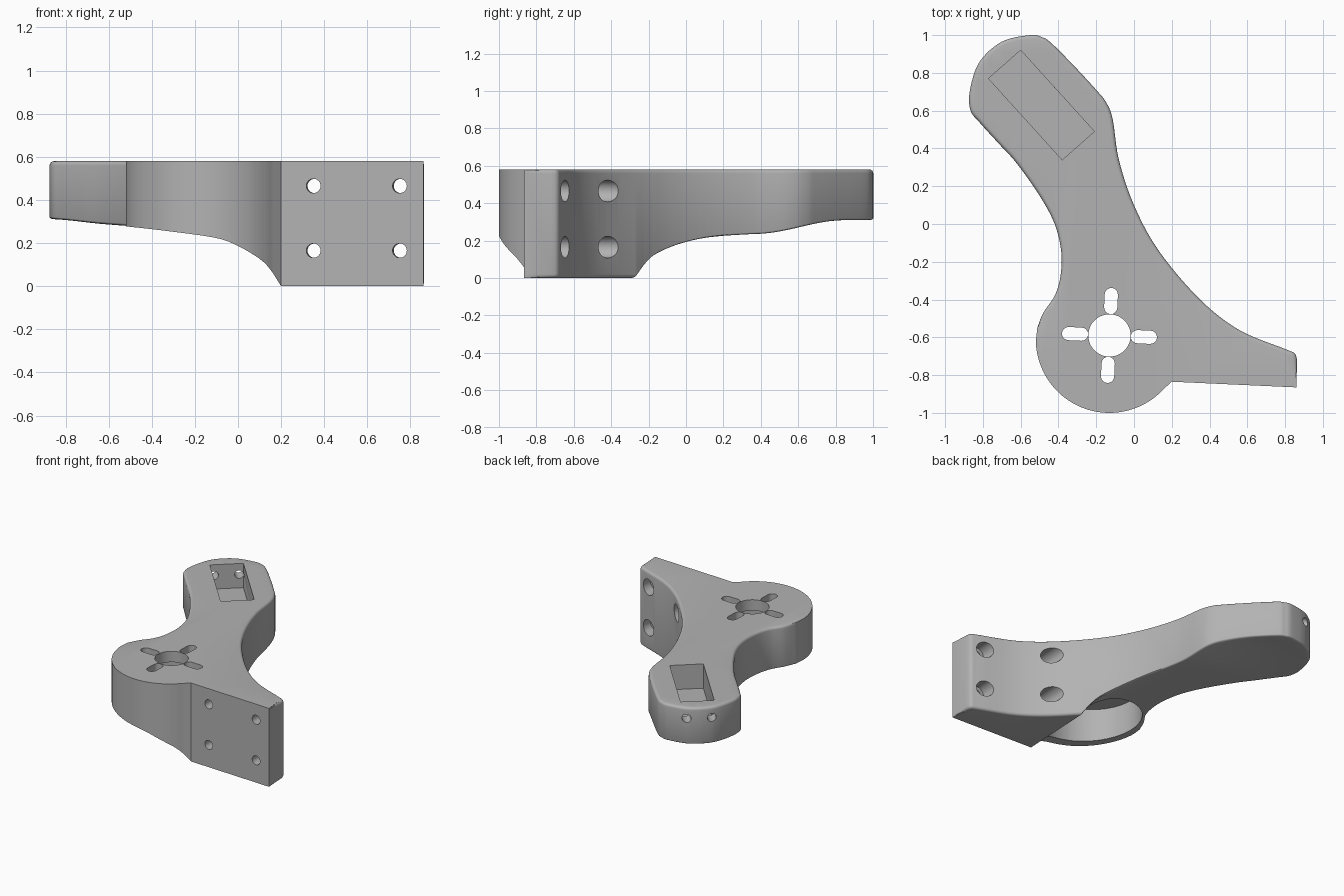
import bpy, bmesh, math
from mathutils import Vector, Matrix

cube = bpy.data.objects.get("Cube")
if cube:
    bpy.data.objects.remove(cube)

TOP = 0.58
TILT = 0.045                       # slant of the mounting plate
HUB = Vector((-0.13, -0.59))

grey = bpy.data.materials.new("matte_grey")
grey.use_nodes = True
colour = (0.45, 0.45, 0.45, 1)
grey.diffuse_color = colour
grey.node_tree.nodes["Principled BSDF"].inputs["Base Color"].default_value = colour


def make_object(name, bm):
    bmesh.ops.recalc_face_normals(bm, faces=bm.faces)
    mesh = bpy.data.meshes.new(name)
    bm.to_mesh(mesh)
    bm.free()
    mesh.materials.append(grey)
    obj = bpy.data.objects.new(name, mesh)
    bpy.context.collection.objects.link(obj)
    return obj


def spline(pts, steps=6):
    pts = [Vector(p) for p in pts]
    ext = [pts[0]] + pts + [pts[-1]]
    out = []
    for a, b, c, d in zip(ext, ext[1:], ext[2:], ext[3:]):
        for i in range(steps):
            t = i / steps
            out.append(0.5 * (2 * b + (c - a) * t + (2 * a - 5 * b + 4 * c - d) * t * t
                              + (3 * b - a - 3 * c + d) * t ** 3))
    return out + [pts[-1]]


def smooth(t):
    t = min(max(t, 0), 1)
    return t * t * (3 - 2 * t)


# Underside height: sweeps down to the plate, levels out under the arm end
PROFILE = spline([(-0.95, 0.315), (-0.7, 0.29), (-0.5, 0.275), (-0.3, 0.253), (-0.1, 0.225),
                  (0, 0.19), (0.1, 0.13), (0.15, 0.08), (0.2, 0)], 4)


def across(x, y):
    return x - TILT * (y + 0.835)


def underside(x, y):
    u = across(x, y)
    z = 0.0
    for a, b in zip(PROFILE, PROFILE[1:]):
        if a.x <= u <= b.x:
            z = a.y + (b.y - a.y) * (u - a.x) / (b.x - a.x)
    if u < 0.2:
        z += (0.31 - z) * smooth((y - 0.38) / 0.5)
    return z


# Plan outline, counter-clockwise, with an edge-rounding radius per point
plate = [Vector((0.2, -0.835)), Vector((0.86, -0.865))]
back = spline([(0.863, -0.72), (0.85, -0.685), (0.795, -0.66), (0.555, -0.56), (0.345, -0.395),
               (0.13, -0.14), (0, 0.1), (-0.08, 0.34), (-0.112, 0.55), (-0.145, 0.64),
               (-0.2, 0.71), (-0.32, 0.84), (-0.44, 0.96), (-0.49, 0.99), (-0.55, 1.0),
               (-0.7, 0.965), (-0.82, 0.855), (-0.87, 0.7), (-0.865, 0.6), (-0.82, 0.54),
               (-0.72, 0.43), (-0.62, 0.32), (-0.5, 0.15), (-0.42, 0), (-0.385, -0.15),
               (-0.39, -0.28), (-0.42, -0.38), (-0.48, -0.47), (-0.512, -0.55)])
centre = Vector((-0.13, -0.61))
disc = [centre + 0.39 * Vector((math.cos(a), math.sin(a)))
        for a in (math.radians(182 + 3.4 * i) for i in range(41))]
outline = plate + back + disc
radius = [0] * len(plate) + [0.02] * len(back) + [0] * len(disc)
for i in range(10):
    radius[-len(disc) - 1 - i] *= i / 10


def inset(amount):
    ring = []
    for i, p in enumerate(outline):
        d1 = (p - outline[i - 1]).normalized()
        d2 = (outline[(i + 1) % len(outline)] - p).normalized()
        n1, n2 = Vector((-d1.y, d1.x)), Vector((-d2.y, d2.x))
        ring.append(p + (n1 + n2) / (1 + n1.dot(n2)) * radius[i] * amount)
    return ring


# Body: stacked rings with rounded rims, sliced finely, then underside shaped
bm = bmesh.new()
R = 0.02
steps = [(1 - math.sin(a), 1 - math.cos(a)) for a in (math.radians(22.5 * k) for k in range(5))]
levels = [(s, R * c) for s, c in steps] + [(s, TOP - R * c) for s, c in reversed(steps)]
rings = [[bm.verts.new((p.x, p.y, z)) for p in inset(s)] for s, z in levels]
n = len(outline)
for lo, hi in zip(rings, rings[1:]):
    for i in range(n):
        j = (i + 1) % n
        bm.faces.new((lo[i], lo[j], hi[j], hi[i]))
bm.faces.new(rings[0][::-1])
bm.faces.new(rings[-1])


def slice_at(point, normal):
    geom = bm.verts[:] + bm.edges[:] + bm.faces[:]
    bmesh.ops.bisect_plane(bm, geom=geom, dist=1e-5, plane_co=point, plane_no=normal)


for p in PROFILE[1:]:
    slice_at((p.x, -0.835, 0), (1, -TILT, 0))
for k in range(12):
    slice_at((0, 0.36 + 0.05 * k, 0), (0, 1, 0))
for v in bm.verts:
    if v.co.z < 0.3:
        v.co.z += underside(v.co.x, v.co.y) * (1 - v.co.z / TOP)
bmesh.ops.triangulate(bm, faces=[f for f in bm.faces if len(f.verts) > 3])
body = make_object("bracket_body", bm)

cutters = []


def prism(name, pts, z0, z1):
    b = bmesh.new()
    face = b.faces.new([b.verts.new((p[0], p[1], z0)) for p in pts])
    new = bmesh.ops.extrude_face_region(b, geom=[face])["geom"]
    bmesh.ops.translate(b, vec=(0, 0, z1 - z0),
                        verts=[v for v in new if isinstance(v, bmesh.types.BMVert)])
    cutters.append(make_object(name, b))


def bore(name, start, end, r, sides=32):
    start, end = Vector(start), Vector(end)
    axis = end - start
    b = bmesh.new()
    turn = axis.to_track_quat('Z', 'Y').to_matrix().to_4x4()
    bmesh.ops.create_cone(b, cap_ends=True, segments=sides, radius1=r, radius2=r,
                          depth=axis.length,
                          matrix=Matrix.Translation((start + end) / 2) @ turn)
    cutters.append(make_object(name, b))


# Hub: recess below, centre hole and four radial slots
bore("hub_recess", (*HUB, -0.2), (*HUB, 0.5), 0.335, 64)
bore("hub_hole", (*HUB, 0.4), (*HUB, 0.7), 0.112, 48)
for q in range(4):
    spin = Matrix.Rotation(math.radians(90 * q - 2.6), 2)
    pts = []
    for k in range(18):
        a = math.radians(-90 + 180 * (k % 9) / 8 + (180 if k > 8 else 0))
        mid = 0.217 if k < 9 else 0.148
        pts.append(HUB + spin @ Vector((mid + 0.035 * math.cos(a), 0.035 * math.sin(a))))
    prism("hub_slot", pts, 0.4, 0.7)

# Plate: four screw holes with counterbores from behind
drill = Vector((TILT, 1, 0))
for x in (0.35, 0.75):
    for z in (0.165, 0.465):
        p = Vector((x, -0.835 - TILT * (x - 0.2), z))
        bore("screw_hole", p - drill * 0.1, p + drill * 0.3, 0.033)
        bore("counterbore", p + drill * 0.12, p + drill * 0.8, 0.058)

# Arm: rectangular pocket with two holes through the end wall
prism("arm_pocket", [(-0.77, 0.77), (-0.38, 0.34), (-0.21, 0.49), (-0.6, 0.92)], 0.4, 0.7)
along = Vector((-0.67, 0.74, 0))
side = Vector((0.74, 0.67, 0))
for s in (-0.085, 0.085):
    p = Vector((-0.685, 0.845, 0.5)) + side * s
    bore("end_hole", p - along * 0.06, p + along * 0.5, 0.03)

bpy.context.view_layer.objects.active = body
for c in cutters:
    c.hide_render = True
    mod = body.modifiers.new(c.name, 'BOOLEAN')
    mod.operation, mod.solver, mod.object = 'DIFFERENCE', 'EXACT', c
    bpy.ops.object.modifier_apply(modifier=mod.name)
for c in cutters:
    bpy.data.objects.remove(c)

bpy.ops.object.select_all(action='DESELECT')
body.select_set(True)
bpy.ops.object.shade_smooth_by_angle(angle=math.radians(35))
